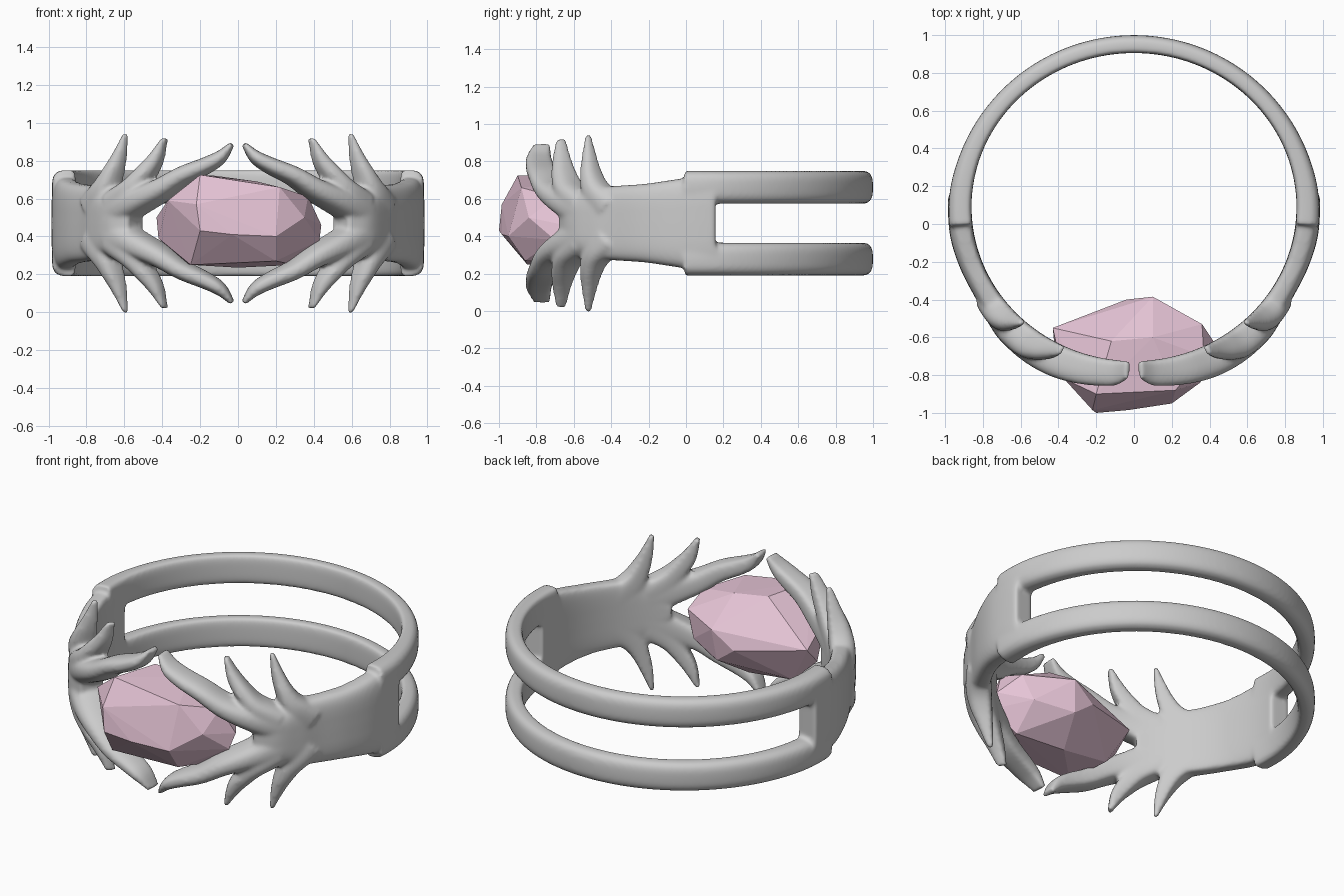
import bpy, bmesh, math
from mathutils import Vector

if "Cube" in bpy.data.objects:
    bpy.data.objects.remove(bpy.data.objects["Cube"])

MID_Z, CEN_Y, R_MID = 0.47, 0.09, 0.9


def inner_radius(a):
    # slightly oval finger hole, a = angle from the front
    return 1 / math.sqrt((math.sin(a) / 0.86) ** 2 + (math.cos(a) / 0.815) ** 2)


def spline(pts, n):
    # Catmull-Rom samples through the control rows
    p = [Vector(q) for q in pts]
    p = [p[0] * 2 - p[1]] + p + [p[-1] * 2 - p[-2]]
    out = []
    for i in range(1, len(p) - 2):
        a, b, c, d = p[i - 1:i + 3]
        for k in range(n):
            t = k / n
            out.append(0.5 * (2 * b + (c - a) * t + (2 * a - 5 * b + 4 * c - d) * t * t
                              + (3 * b - a - 3 * c + d) * t ** 3))
    return out + [p[-2]]


def power(v, e):
    return math.copysign(abs(v) ** e, v)


def sweep(bm, rows, sx=1, sz=1, n=6, seg=24, flat=0.8):
    # rows: (angle in degrees, height from middle, half width, outer radius)
    # cross-section is flat inside and rounded outside, wrapped on the finger hole
    s = spline(rows, n)
    rings = []
    for i, q in enumerate(s):
        d = s[min(i + 1, len(s) - 1)] - s[max(i - 1, 0)]
        t = Vector((math.radians(d[0]) * R_MID, d[1])).normalized()
        ring = []
        for k in range(seg):
            g = 2 * math.pi * k / seg
            u = power(math.cos(g), flat) * q[2]
            h = math.sin(g)
            v = 0.3 + (0.7 * power(h, flat) if h > 0 else 0.3 * power(h, 0.45))
            a = math.radians(q[0]) - t.y * u / R_MID
            z = q[1] + t.x * u
            ri = inner_radius(a)
            r = ri + max(q[3] - ri, 0.03) * v
            ring.append(bm.verts.new((sx * r * math.sin(a), CEN_Y - r * math.cos(a), MID_Z + sz * z)))
        rings.append(ring)
    for a, b in zip(rings, rings[1:]):
        for k in range(seg):
            j = (k + 1) % seg
            bm.faces.new((a[k], a[j], b[j], b[k]))
    bm.faces.new(rings[0])
    bm.faces.new(rings[-1])


# control rows of the repeated parts
plate = [(94, 0, .25, .985), (88, 0, .25, .985), (80, 0, .232, .985), (70, 0, .21, .975),
         (60, 0, .20, .968), (52, 0, .19, .985), (44, 0, .14, 1.0), (37, 0, .05, .97)]
long_prong = [(46, .06, .10, 1.0), (36, .115, .075, 1.005), (27, .175, .062, 1.0),
              (19, .25, .052, .985), (11, .305, .045, .965), (6, .35, .036, .95), (2, .42, .014, .91)]
mid_prong = [(45, .10, .08, 1.0), (38, .18, .06, .995), (33.5, .26, .05, .965),
             (30, .34, .04, .925), (27, .45, .013, .88)]
short_prong = [(57, .08, .09, .985), (51, .17, .07, .985), (48, .26, .05, .96),
               (46, .35, .036, .92), (44, .475, .012, .87)]
band = []
for i in range(19):
    a = 84 + i * (360 - 168) / 18
    r = 0.985 + 0.075 * min(0, math.cos(math.radians(a)))
    band.append((a, .192, .088, r))

# ring body: twin bands, side plates and branching prongs fused together
bm = bmesh.new()
for sz in (1, -1):
    sweep(bm, band, 1, sz, flat=0.65)
for sx in (1, -1):
    sweep(bm, plate, sx, 1, seg=40, flat=0.5)
    for sz in (1, -1):
        for prong in (long_prong, mid_prong, short_prong):
            sweep(bm, prong, sx, sz)
bmesh.ops.recalc_face_normals(bm, faces=bm.faces)
me = bpy.data.meshes.new("ring_body")
bm.to_mesh(me)
bm.free()
ring = bpy.data.objects.new("ring_body", me)
bpy.context.collection.objects.link(ring)
rem = ring.modifiers.new("fuse", 'REMESH')
rem.mode = 'VOXEL'
rem.voxel_size = 0.012
rem.use_smooth_shade = True
sm = ring.modifiers.new("soften", 'SMOOTH')
sm.factor = 0.5
sm.iterations = 6

# faceted gem: convex hull of a few corners
corners = [(-.2, -.9, .725), (-.12, -.62, .72), (.1, -.6, .69), (.22, -.88, .66), (.37, -.7, .61),
           (.36, -.53, .55), (.1, -.385, .55), (-.04, -.4, .45), (-.43, -.55, .5), (-.37, -.82, .59),
           (-.42, -.66, .39), (-.2, -1, .43), (-.03, -.985, .41), (.2, -.95, .4), (.35, -.84, .5),
           (.44, -.65, .46), (.43, -.7, .38), (.3, -.65, .25), (.2, -.86, .27), (0, -.6, .235),
           (-.25, -.85, .25), (-.3, -.6, .27), (.3, -.5, .4), (-.22, -.985, .57), (.08, -.41, .36)]
bm = bmesh.new()
vs = [bm.verts.new(c) for c in corners]
res = bmesh.ops.convex_hull(bm, input=vs)
loose = [v for v in bm.verts if not v.link_faces]
bmesh.ops.delete(bm, geom=loose, context='VERTS')
bmesh.ops.recalc_face_normals(bm, faces=bm.faces)
me = bpy.data.meshes.new("gem")
bm.to_mesh(me)
bm.free()
gem = bpy.data.objects.new("gem", me)
bpy.context.collection.objects.link(gem)
pink = bpy.data.materials.new("pink_gem")
pink.diffuse_color = (0.80, 0.56, 0.68, 1)
pink.use_nodes = True
pink.node_tree.nodes["Principled BSDF"].inputs["Base Color"].default_value = pink.diffuse_color
me.materials.append(pink)
